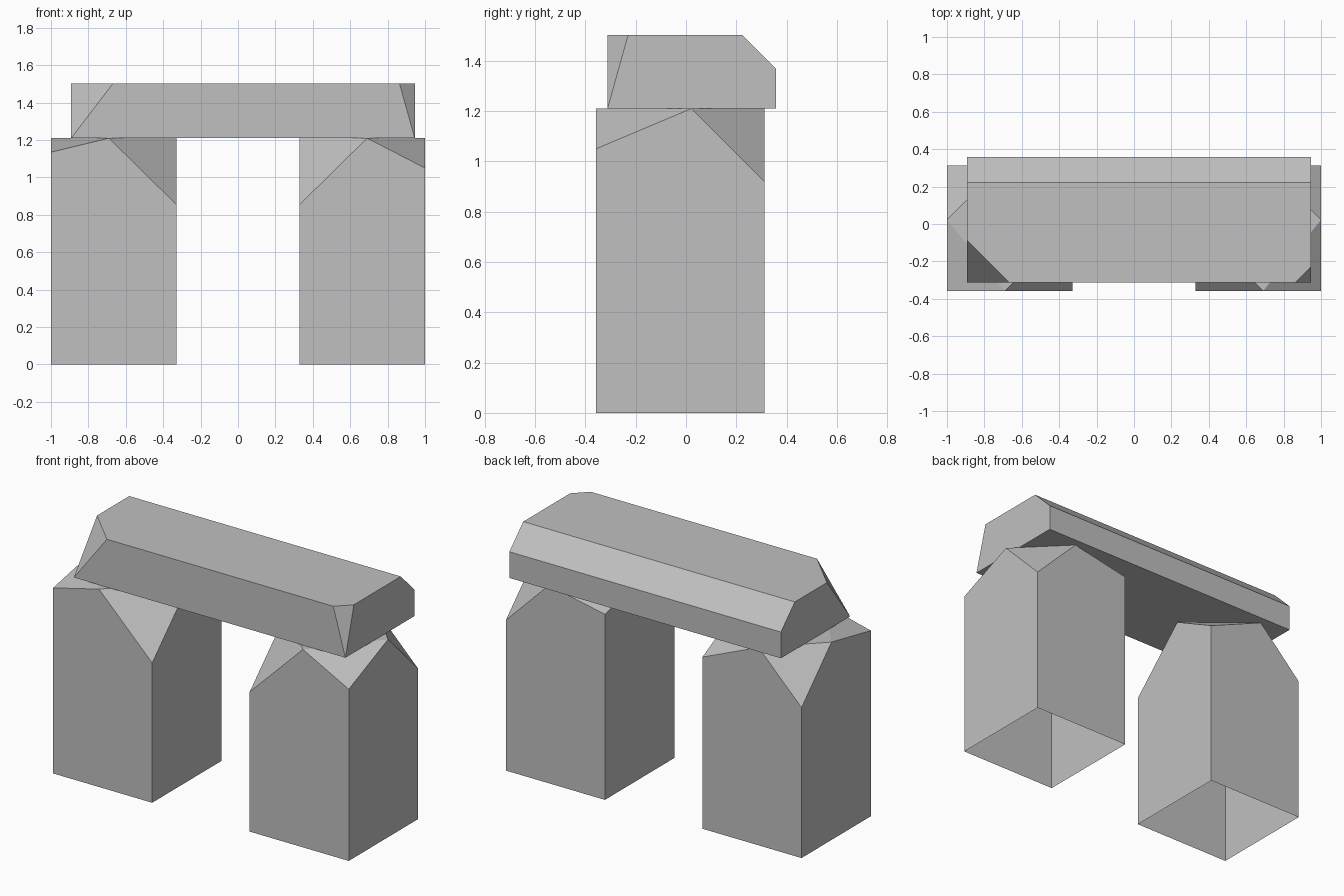
import bpy, bmesh, math
from mathutils import Vector, Matrix

default = bpy.data.objects.get("Cube")
if default:
    bpy.data.objects.remove(default, do_unlink=True)

# Single stone colour
GREY = (0.53, 0.53, 0.53, 1)
stone = bpy.data.materials.new("stone_grey")
stone.use_nodes = True
stone.diffuse_color = GREY
stone.node_tree.nodes["Principled BSDF"].inputs["Base Color"].default_value = GREY


def cut_block(name, points, open_base=False):
    """Flat-faced convex block spanning the given corner points."""
    bm = bmesh.new()
    for p in points:
        bm.verts.new(p)
    bmesh.ops.convex_hull(bm, input=bm.verts[:])
    bmesh.ops.dissolve_limit(bm, angle_limit=0.01, verts=bm.verts[:], edges=bm.edges[:])
    bmesh.ops.recalc_face_normals(bm, faces=bm.faces[:])
    if open_base:
        base = [f for f in bm.faces if all(v.co.z < 0.001 for v in f.verts)]
        bmesh.ops.delete(bm, geom=base, context='FACES_ONLY')
    mesh = bpy.data.meshes.new(name)
    bm.to_mesh(mesh)
    bm.free()
    mesh.materials.append(stone)
    obj = bpy.data.objects.new(name, mesh)
    bpy.context.collection.objects.link(obj)
    return obj


# Pillars: square, hollow underneath, each top corner cut to a different height
HALF, TOP = 0.335, 1.21
corner_heights = [0.855, 1.05, 0.92, 1.135]   # counter-clockwise from front left
peak_shifts = [0.025, 0.045, -0.045, -0.025]  # cut meeting point along each side


def pillar(name, x, turn):
    points = []
    for i in range(4):
        spin = Matrix.Rotation(math.radians(90 * i + turn), 3, 'Z')
        for local in ((-HALF, -HALF, 0), (-HALF, -HALF, corner_heights[i]),
                      (peak_shifts[i], -HALF, TOP)):
            points.append(spin @ Vector(local) + Vector((x, -0.023, 0)))
    return cut_block(name, points, open_base=True)


pillar("left_pillar", 0.665, 0)
pillar("right_pillar", -0.665, 90)

# Lintel: long block with a bevelled back edge and two cut front corners
X0, X1, Y0, Y1, Z0, Z1 = -0.892, 0.945, -0.312, 0.357, 1.21, 1.503
lintel_points = []
for x, inward, cut in ((X0, 1, 0.224), (X1, -1, 0.082)):
    lintel_points += [
        (x, Y0, Z0), (x, Y1, Z0),
        (x, Y1, 1.37), (x, 0.223, Z1),
        (x, Y0 + cut, Z1), (x + inward * cut, Y0, Z1),
    ]
cut_block("lintel", lintel_points)
